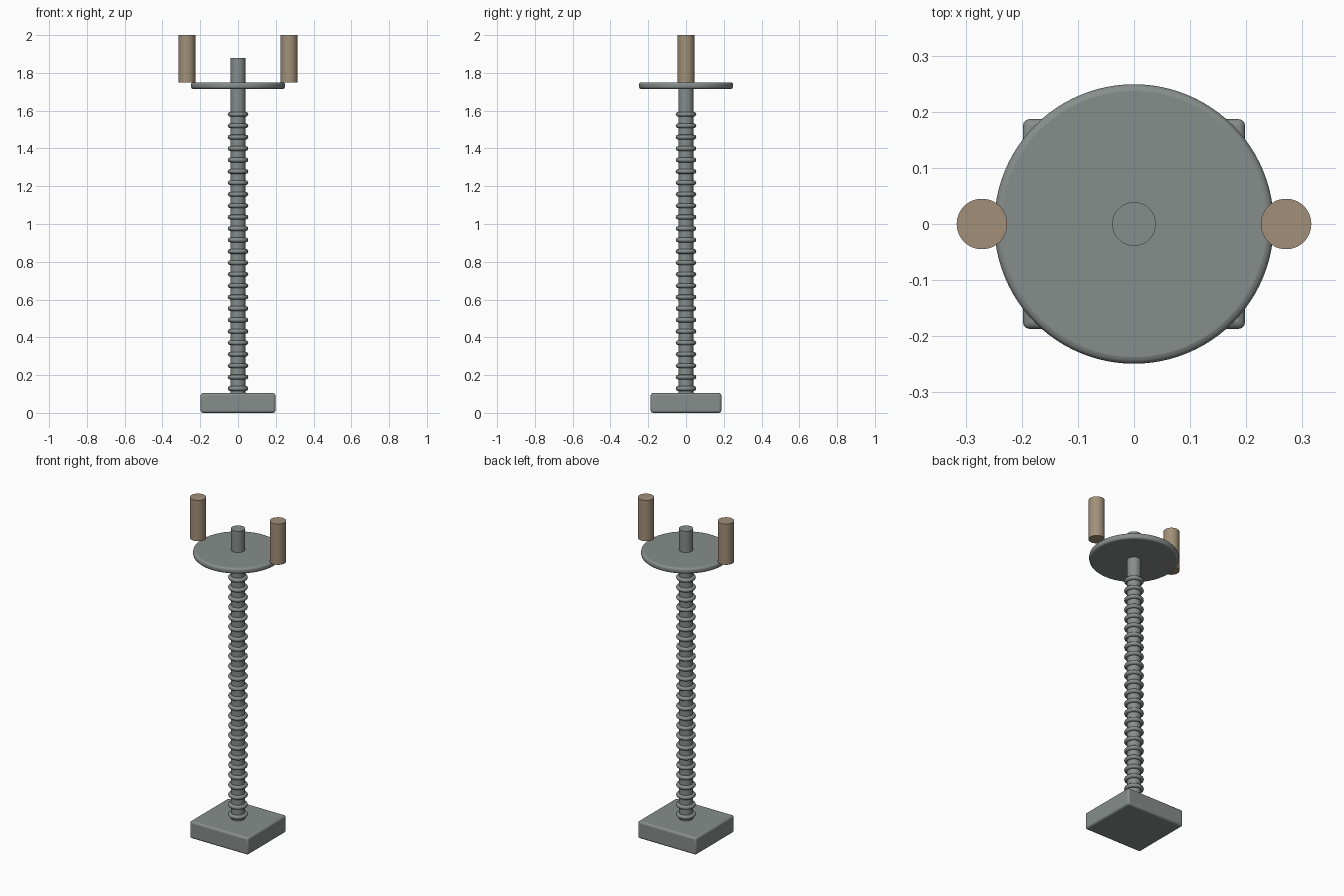
import bpy
import math

cube = bpy.data.objects.get("Cube")
if cube:
    bpy.data.objects.remove(cube, do_unlink=True)


def make_material(name, rgb):
    mat = bpy.data.materials.new(name)
    mat.use_nodes = True
    color = (*rgb, 1)
    mat.diffuse_color = color
    mat.node_tree.nodes["Principled BSDF"].inputs["Base Color"].default_value = color
    return mat


steel = make_material("grey steel", (0.24, 0.27, 0.26))
wood = make_material("tan wood", (0.36, 0.28, 0.19))


def finish(name, mat, bevel=0, segments=3):
    obj = bpy.context.object
    obj.name = name
    obj.data.materials.append(mat)
    if bevel:
        mod = obj.modifiers.new("rounded edges", 'BEVEL')
        mod.width = bevel
        mod.segments = segments
        mod.limit_method = 'ANGLE'
    bpy.ops.object.shade_smooth_by_angle(angle=math.radians(40))
    return obj


def cylinder(name, mat, radius, bottom, top, x=0, bevel=0, sides=48):
    bpy.ops.mesh.primitive_cylinder_add(
        vertices=sides, radius=radius, depth=top - bottom,
        location=(x, 0, (bottom + top) / 2))
    return finish(name, mat, bevel)


# Base block
bpy.ops.mesh.primitive_cube_add(size=1, location=(0, 0, 0.0525))
bpy.context.object.scale = (0.396, 0.374, 0.105)
bpy.ops.object.transform_apply(location=False, rotation=False, scale=True)
finish("base_block", steel, 0.012)

# Central post and round plate
cylinder("post", steel, 0.039, 0.09, 1.88)
cylinder("round_plate", steel, 0.249, 1.715, 1.75, bevel=0.012, sides=96)

# Stack of thread rings around the post
ring_count = 25
for i in range(ring_count):
    z = 0.129 + i * 1.452 / (ring_count - 1)
    bpy.ops.mesh.primitive_torus_add(
        major_segments=48, minor_segments=12,
        major_radius=0.042, minor_radius=0.0125, location=(0, 0, z))
    finish(f"thread_ring_{i + 1}", steel)

# Upright handles on both sides
for side, x in (("left", 0.271), ("right", -0.271)):
    cylinder(f"{side}_handle", wood, 0.045, 1.75, 2.0, x=x)
